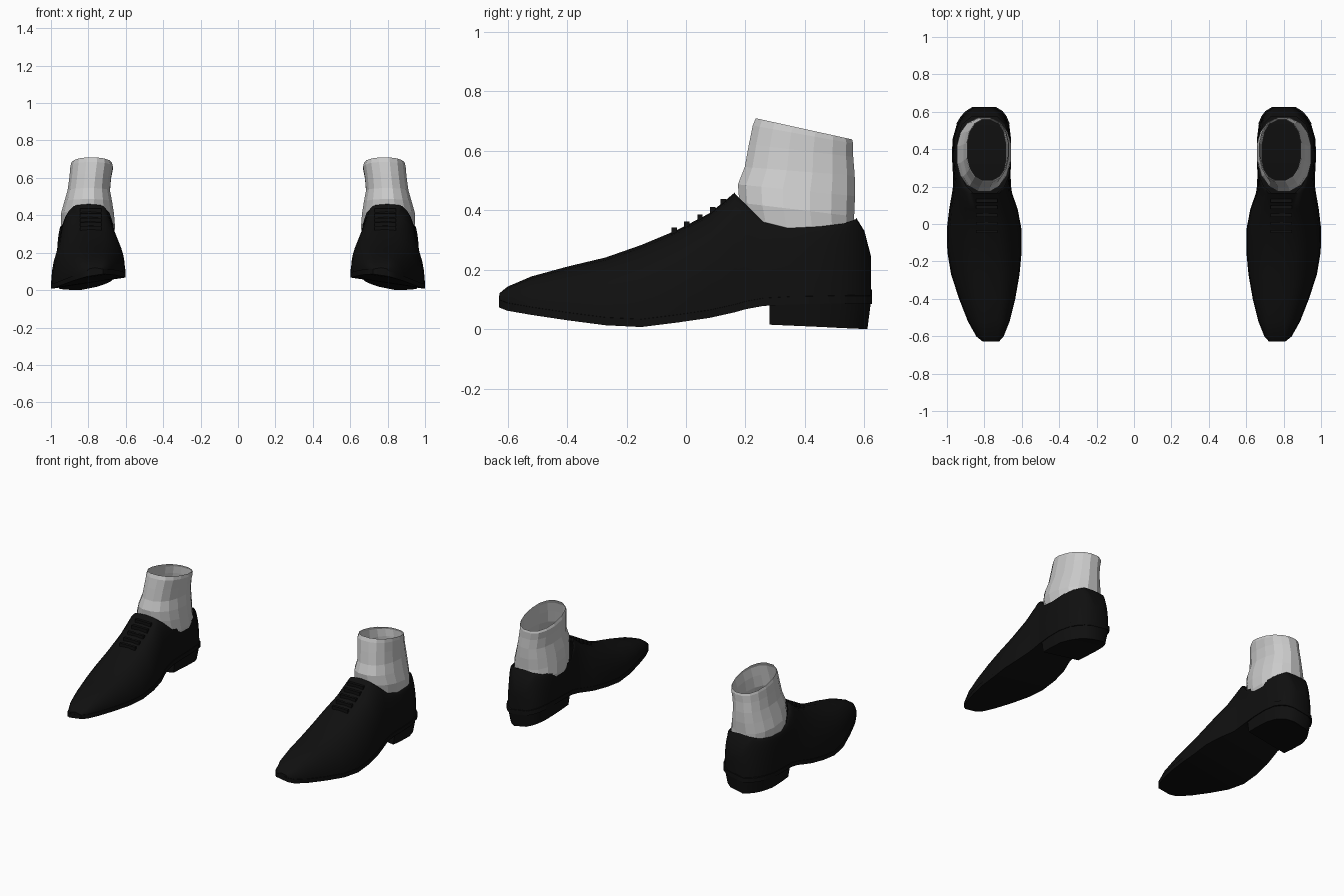
import bpy, bmesh, math

if "Cube" in bpy.data.objects:
    bpy.data.objects.remove(bpy.data.objects["Cube"])

ROLL = 0.16   # sole rises towards the inner side
SOLE = 0.022  # sole thickness


def material(name, v):
    m = bpy.data.materials.new(name)
    m.diffuse_color = (v, v, v, 1)
    m.use_nodes = True
    m.node_tree.nodes["Principled BSDF"].inputs["Base Color"].default_value = m.diffuse_color
    return m


BLACK = material("black_leather", 0.005)
GREY = material("light_grey_sock", 0.6)


def finish(name, bm, mat, smooth=True):
    """Turn the bmesh into an object and mirror it into a pair."""
    bmesh.ops.recalc_face_normals(bm, faces=bm.faces[:])
    me = bpy.data.meshes.new(name)
    bm.to_mesh(me)
    bm.free()
    me.materials.append(mat)
    if smooth:
        for p in me.polygons:
            p.use_smooth = True
        me.set_sharp_from_angle(angle=math.radians(40))
    ob = bpy.data.objects.new(name, me)
    bpy.context.collection.objects.link(ob)
    ob.modifiers.new("pair", "MIRROR").use_mirror_merge = False
    return ob


def loft(rows, closed=False, caps=False, skip=lambda i, j: False):
    """Skin rows of points with quads."""
    bm = bmesh.new()
    vs = [[bm.verts.new(p) for p in r] for r in rows]
    n = len(vs[0])
    for i in range(len(vs) - 1):
        for j in range(n if closed else n - 1):
            if not skip(i, j):
                k = (j + 1) % n
                bm.faces.new((vs[i][j], vs[i][k], vs[i + 1][k], vs[i + 1][j]))
    if caps:
        bm.faces.new(vs[0])
        bm.faces.new(vs[-1])
    return bm


# Stations: y, inner x, outer x, sole z, top z, inner top x, outer top x
ST = [
    (-.628, .725, .805, .073, .115, .74, .79),
    (-.60, .70, .84, .062, .138, .73, .80),
    (-.52, .668, .885, .048, .172, .73, .80),
    (-.40, .638, .932, .030, .205, .735, .81),
    (-.27, .615, .975, .013, .236, .74, .82),
    (-.15, .604, .995, .007, .278, .74, .83),
    (-.03, .604, .998, .022, .328, .735, .835),
    (.08, .625, .985, .038, .385, .735, .85),
    (.165, .655, .970, .057, .455, .735, .86),
    (.20, .660, .965, .067, .42, .695, .895),
    (.26, .663, .965, .078, .36, .67, .925),
    (.35, .660, .970, .083, .34, .664, .945),
    (.45, .660, .968, .085, .345, .667, .945),
    (.53, .670, .945, .087, .355, .69, .92),
    (.572, .687, .920, .088, .37, .73, .87),
    (.60, .708, .893, .088, .325, .745, .855),
    (.622, .745, .858, .088, .24, .77, .83),
]

# Upper: arched sections along the shoe, left open at the collar
K = 8
rows = []
for y, xl, xr, zb, zt, ol, orr in ST:
    def wall(x0, x1):
        z0 = zb + SOLE + ROLL * (xr - x0)
        out = []
        for i in range(K + 1):
            a = i / K * math.pi / 2
            out.append((x0 + (x1 - x0) * (1 - math.cos(a)), y,
                        z0 + (zt - z0) * math.sin(a)))
        return out
    rows.append(wall(xl, ol) + [((ol + orr) / 2, y, zt + .005)]
                + wall(xr, orr)[::-1])
bm = loft(rows, caps=False, skip=lambda i, j: 8 <= i < 14 and j in (K, K + 1))
bm.verts.ensure_lookup_table()
n = len(rows[0])
bm.faces.new(bm.verts[:n])
bm.faces.new(bm.verts[-n:])
finish("shoe_upper", bm, BLACK)


def slab(y, xl, xr, top, bottom, inset=0.0, yb=None):
    """Four-corner section following the roll of the shoe."""
    yb = y if yb is None else yb
    r = ROLL * (xr - xl)
    return [(xl, y, top + r), (xr, y, top), (xr - inset, yb, bottom),
            (xl + inset, yb, bottom + r * .95)]


# Sole: thin slab with a narrow welt
finish("sole", loft([slab(s[0] * 1.002, s[1] - .003, s[2] + .003, s[3] + SOLE + .004, s[3])
                     for s in ST], closed=True, caps=True), BLACK)

# Heel block, slightly tapered
heel = [(.28, .663, .966)] + [s[:3] for s in ST[11:]]
finish("heel_block", loft([slab(y, xl, xr, .092, .015 - .015 * (y - .28) / .34,
                                .012, y - .012 * (y > .5))
                           for y, xl, xr in heel], closed=True, caps=True), BLACK)

# Heel rim
rim = [s for s in ST if s[0] > .5]
finish("heel_rim", loft([slab(s[0] + .004, s[1] - .006, s[2] + .006, .112, .084)
                         for s in rim], closed=True, caps=True), BLACK)

# Laces: short bars across the instep
bm = bmesh.new()
for y, z in ((-.04, .33), (.003, .35), (.047, .373), (.09, .398), (.125, .425)):
    res = bmesh.ops.create_cube(bm, size=1)["verts"]
    bmesh.ops.scale(bm, vec=(.115, .018, .024), verts=res)
    bmesh.ops.translate(bm, vec=(.787, y, z), verts=res)
finish("laces", bm, BLACK, smooth=False)

# Sock: open faceted tube; rings are z, tilt, inner x, outer x, front y, back y
SIDES = 16
RINGS = [
    (.275, 0, .672, .93, .23, .555),
    (.33, 0, .656, .945, .20, .565),
    (.40, .12, .662, .948, .18, .565),
    (.465, .10, .672, .93, .175, .568),
    (.53, .08, .684, .912, .198, .567),
    (.60, .12, .678, .902, .212, .562),
    (.655, .18, .668, .897, .225, .562),
    (.675, .22, .674, .892, .235, .558),
]
rows = []
for z, tilt, x0, x1, y0, y1 in RINGS:
    ring = []
    for i in range(SIDES):
        a = 2 * math.pi * (i + .5) / SIDES
        c, s = math.cos(a), math.sin(a)
        x = (x0 + x1) / 2 + (x1 - x0) / 2 * math.copysign(abs(c) ** .85, c) * 1.01
        y = (y0 + y1) / 2 + (y1 - y0) / 2 * math.copysign(abs(s) ** .9, s) * 1.02
        ring.append((x, y, z + tilt * (.39 - y)))
    rows.append(ring)
finish("sock", loft(rows, closed=True), GREY, smooth=False)
